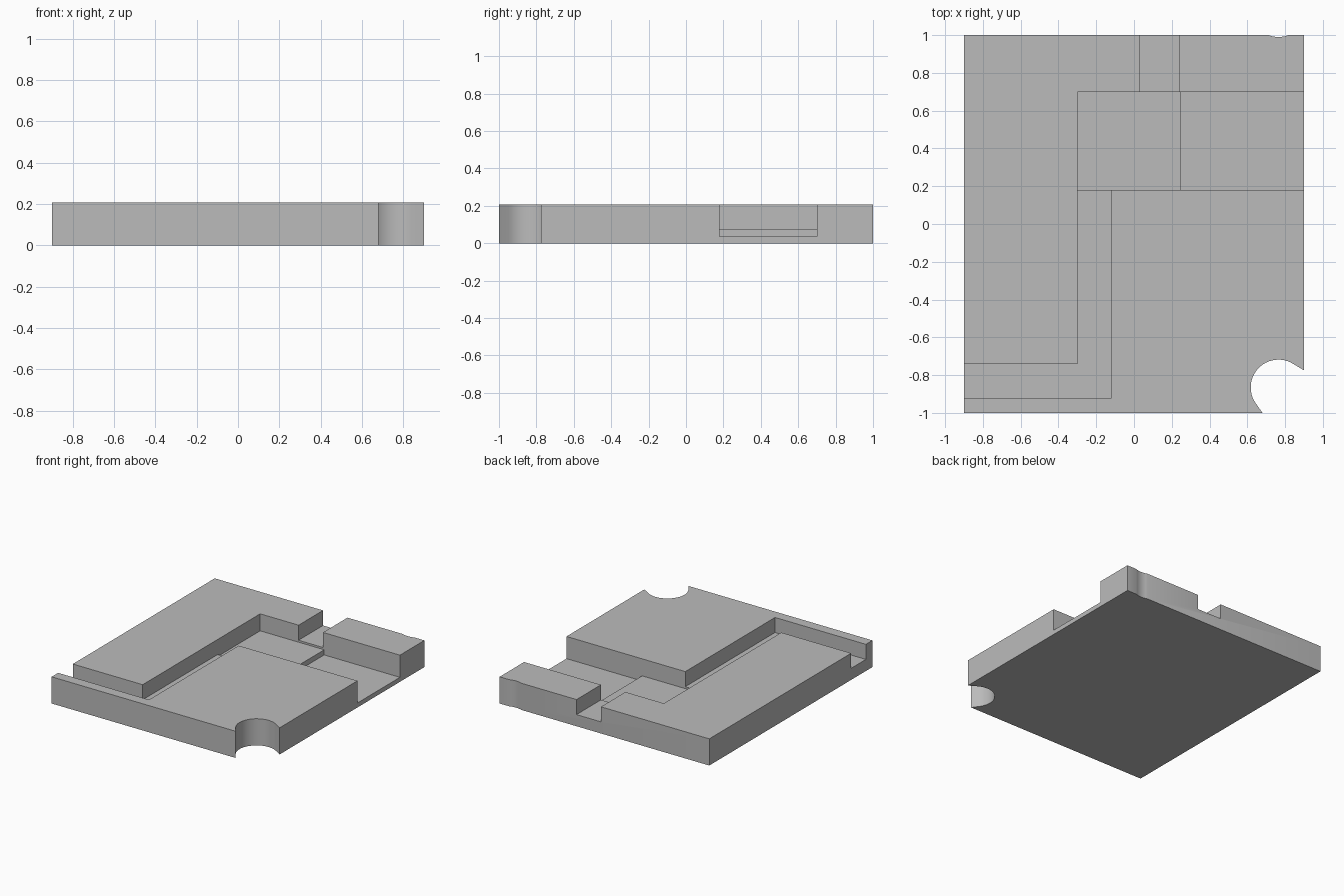
import bpy
import bmesh
from math import cos, sin, radians

if "Cube" in bpy.data.objects:
    bpy.data.objects.remove(bpy.data.objects["Cube"], do_unlink=True)

TOP = 0.207


def arc(cx, cy, r, start, end, steps):
    angles = [radians(start + (end - start) * i / steps) for i in range(steps + 1)]
    return [(cx + r * cos(a), cy + r * sin(a)) for a in angles]


def rect(x0, x1, y0, y1):
    return [(x0, y0), (x1, y0), (x1, y1), (x0, y1)]


def prism(name, outline, z0, z1):
    """Extrude a flat outline from z0 up to z1."""
    bm = bmesh.new()
    base = bm.faces.new([bm.verts.new((x, y, z0)) for x, y in outline])
    ext = bmesh.ops.extrude_face_region(bm, geom=[base])
    verts = [v for v in ext["geom"] if isinstance(v, bmesh.types.BMVert)]
    bmesh.ops.translate(bm, verts=verts, vec=(0, 0, z1 - z0))
    bmesh.ops.recalc_face_normals(bm, faces=bm.faces)
    mesh = bpy.data.meshes.new(name)
    bm.to_mesh(mesh)
    bm.free()
    obj = bpy.data.objects.new(name, mesh)
    bpy.context.collection.objects.link(obj)
    return obj


def activate(obj):
    bpy.ops.object.select_all(action="DESELECT")
    obj.select_set(True)
    bpy.context.view_layer.objects.active = obj


def carve(target, outline, floor):
    """Cut a pocket with the given outline down to the floor height."""
    cutter = prism("cutter", outline, floor, TOP + 0.2)
    cutter.hide_render = True
    activate(target)
    mod = target.modifiers.new("carve", "BOOLEAN")
    mod.operation = "DIFFERENCE"
    mod.solver = "EXACT"
    mod.object = cutter
    bpy.ops.object.modifier_apply(modifier=mod.name)
    bpy.data.objects.remove(cutter, do_unlink=True)


# Slab with a round corner bite and a shallow dent in the back edge
outline = [(-0.9, -1), (0.68, -1)]
outline += arc(0.765, -0.865, 0.147, 215, 58.6, 24)
outline += [(0.9, -0.775), (0.9, 1)]
outline += arc(0.765, 1.137, 0.147, -69, -111, 8)
outline += [(-0.9, 1)]
slab = prism("carved_slab", outline, 0, TOP)

# Deep side pocket, its raised inner half, and the back notch
carve(slab, rect(0.25, 1.1, 0.18, 0.7), 0.035)
carve(slab, rect(-0.3, 0.3, 0.18, 0.7), 0.075)
carve(slab, rect(0.03, 0.24, 0.6, 1.1), 0.09)

# L-shaped channel from the pocket to the opposite side
carve(slab, [(-1.1, -0.92), (-0.12, -0.92), (-0.12, 0.25),
             (-0.3, 0.25), (-0.3, -0.74), (-1.1, -0.74)], 0.09)

# Plain grey finish
grey = bpy.data.materials.new("plain_grey")
grey.use_nodes = True
color = (0.5, 0.5, 0.5, 1)
grey.diffuse_color = color
grey.node_tree.nodes["Principled BSDF"].inputs["Base Color"].default_value = color
slab.data.materials.clear()
slab.data.materials.append(grey)

activate(slab)
bpy.ops.object.shade_smooth_by_angle(angle=radians(25))
